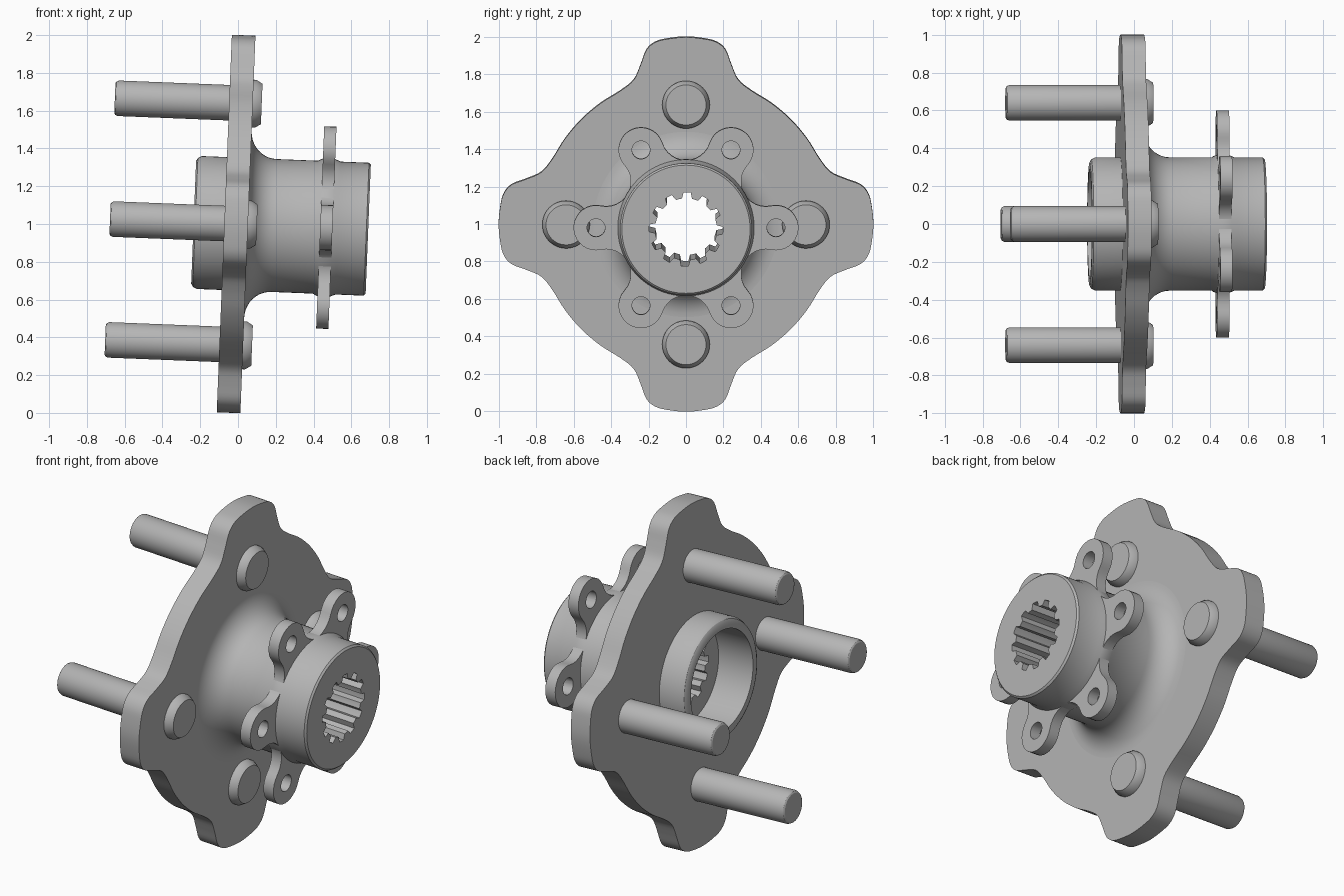
import bpy, bmesh
from math import pi, sin, cos, radians
from mathutils import Matrix, Vector

cube = bpy.data.objects.get("Cube")
if cube:
    bpy.data.objects.remove(cube, do_unlink=True)

# Single machined metal colour
steel = bpy.data.materials.new("grey_steel")
steel.use_nodes = True
steel.diffuse_color = (0.46, 0.46, 0.46, 1)
bsdf = next(n for n in steel.node_tree.nodes if n.type == 'BSDF_PRINCIPLED')
bsdf.inputs["Base Color"].default_value = steel.diffuse_color

# Hub axis runs along local x and is tipped slightly downwards
POSE = Matrix.Translation((-0.01, 0, 1)) @ Matrix.Rotation(0.04, 4, 'Y')


def skin(name, rings, loop=False):
    """Skin equal rings of points; wrap round to a tube, or cap both ends."""
    bm = bmesh.new()
    rows = [[bm.verts.new(POSE @ p) for p in ring] for ring in rings]
    n = len(rows[0])
    pairs = list(zip(rows, rows[1:]))
    if loop:
        pairs.append((rows[-1], rows[0]))
    else:
        bm.faces.new(rows[0])
        bm.faces.new(rows[-1])
    for a, b in pairs:
        for i in range(n):
            j = (i + 1) % n
            bm.faces.new((a[i], a[j], b[j], b[i]))
    bmesh.ops.recalc_face_normals(bm, faces=bm.faces[:])
    mesh = bpy.data.meshes.new(name)
    bm.to_mesh(mesh)
    bm.free()
    mesh.materials.append(steel)
    obj = bpy.data.objects.new(name, mesh)
    bpy.context.collection.objects.link(obj)
    return obj


def smooth(obj):
    bpy.ops.object.select_all(action='DESELECT')
    obj.select_set(True)
    bpy.context.view_layer.objects.active = obj
    bpy.ops.object.shade_smooth_by_angle(angle=radians(32))


def circle(x, r, n=96, centre=(0, 0)):
    """Ring about the axis; r is a radius or a function of the step."""
    radius = r if callable(r) else lambda i: r
    return [Vector((x, centre[0] + radius(i) * cos(2 * pi * i / n),
                    centre[1] + radius(i) * sin(2 * pi * i / n))) for i in range(n)]


def plate(name, outline, bore, x0, x1):
    """Flat plate with a free outline and a round bore."""
    def outer(x):
        return [Vector((x, p.x, p.y)) for p in outline]

    def inner(x):
        return [Vector((x, *(p.normalized() * bore))) for p in outline]
    return skin(name, [outer(x0), outer(x1), inner(x1), inner(x0)], loop=True)


def turn(p, degrees):
    return Matrix.Rotation(radians(degrees), 2) @ p


# Four-lobed flange: half a lobe, mirrored, repeated and splined
half = [Vector(p) for p in [(1, 0), (.99, .1), (.972, .165), (.93, .212), (.85, .243),
                            (.77, .28), (.711, .353), (.645, .458)]]
quarter = half + [Vector((.559, .559))] + [Vector((p.y, p.x)) for p in half[:0:-1]]
knots = [turn(p, 90 * k) for k in range(4) for p in quarter]
flange_outline = []
for i in range(len(knots)):
    a, b, c, d = (knots[(i + k) % len(knots)] for k in (-1, 0, 1, 2))
    for t in (0, .25, .5, .75):
        flange_outline.append(0.5 * (2 * b + (c - a) * t + (2 * a - 5 * b + 4 * c - d) * t ** 2
                                     + (3 * b - a - 3 * c + d) * t ** 3))
smooth(plate("wheel_flange", flange_outline, 0.32, -0.0625, 0.0625))


# Hub body: turned profile with pilot ring, neck fillet and splined bore
def spline_radius(i):
    return 0.197 if (i + 2) % 8 < 4 else 0.165


fillet = [(0.2 - 0.1375 * cos(t * pi / 20), 0.495 - 0.143 * sin(t * pi / 20)) for t in range(11)]
profile = [(-.225, .29), (-.225, .325), (-.216, .341), (-.195, .352), (.05, .352), (.05, .495)]
profile += fillet
profile += [(.42, .352), (.443, .364), (.512, .364), (.54, .352), (.69, .352), (.70, .342),
            (.70, spline_radius), (0, spline_radius), (0, .29)]
smooth(skin("hub_body", [circle(x, r) for x, r in profile], loop=True))

# Six-eared bolt ring: rounded ears joined by concave valleys
ear, valley = Vector((0.48, 0)), turn(Vector((0.492, 0)), 30)
ring_outline = []
for k in range(6):
    arc = [ear + turn(Vector((0.12, 0)), a) for a in range(-102, 103, 12)]
    arc += [valley + turn(Vector((0.132, 0)), 282 - 12 * s) for s in range(1, 12)]
    ring_outline += [turn(p, 60 * k) for p in arc]
bolt_ring = plate("bolt_ring", ring_outline, 0.3, 0.4455, 0.5105)

# Bolt holes through the ears
for k in range(6):
    c = turn(ear, 60 * k)
    cutter = skin("hole_cutter", [circle(x, 0.048, 32, c) for x in (0.4, 0.56)])
    cutter.hide_render = True
    cut = bolt_ring.modifiers.new("bolt_hole", 'BOOLEAN')
    cut.operation, cut.solver, cut.object = 'DIFFERENCE', 'EXACT', cutter
    bpy.context.view_layer.objects.active = bolt_ring
    bpy.ops.object.modifier_apply(modifier=cut.name)
    bpy.data.objects.remove(cutter, do_unlink=True)
smooth(bolt_ring)

# Wheel studs with chamfered heads on the inboard face
stud_profile = [(-.668, .08), (-.663, .088), (-.65, .094), (.04, .094),
                (.04, .127), (.078, .127), (.11, .107)]
for k in range(4):
    c = turn(Vector((0.64, 0)), 90 * k)
    smooth(skin(f"wheel_stud_{k + 1}", [circle(x, r, 48, c) for x, r in stud_profile]))
